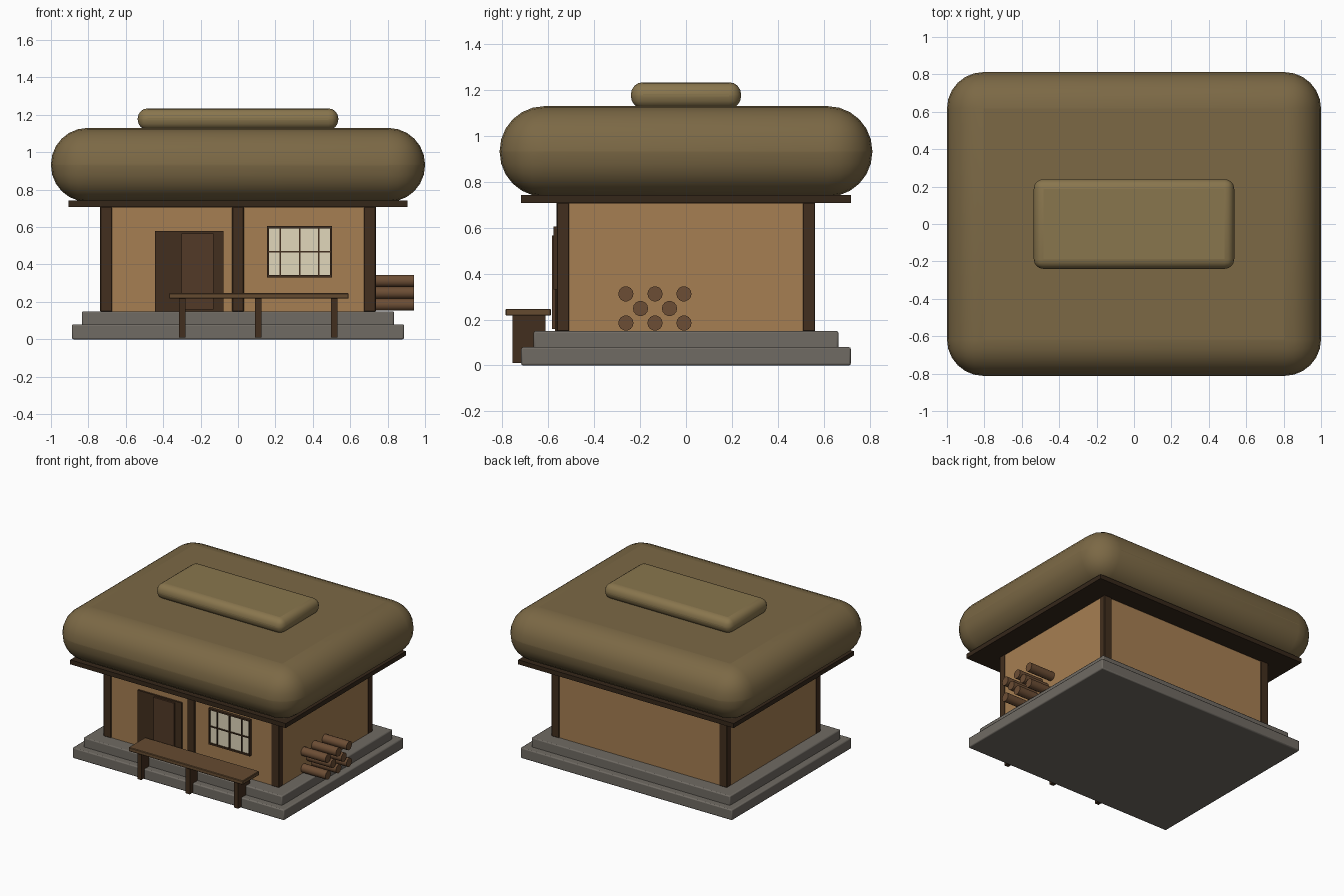
import bpy, math

if "Cube" in bpy.data.objects:
    bpy.data.objects.remove(bpy.data.objects["Cube"])


def material(name, rgb):
    m = bpy.data.materials.new(name)
    m.diffuse_color = (*rgb, 1)
    m.use_nodes = True
    m.node_tree.nodes["Principled BSDF"].inputs["Base Color"].default_value = m.diffuse_color
    return m


thatch = material("thatch", (0.20, 0.14, 0.06))
thatch_light = material("thatch_light", (0.25, 0.18, 0.075))
plaster = material("plaster", (0.38, 0.21, 0.085))
dark_wood = material("dark_wood", (0.055, 0.028, 0.013))
door_wood = material("door_wood", (0.085, 0.042, 0.02))
eave_wood = material("eave_wood", (0.035, 0.02, 0.01))
bench_wood = material("bench_wood", (0.13, 0.07, 0.03))
log_wood = material("log_wood", (0.15, 0.075, 0.035))
stone = material("stone", (0.16, 0.145, 0.125))
paper = material("paper", (0.75, 0.68, 0.50))


def finish(ob, name, mat, bevel=0, segments=1):
    ob.name = name
    ob.data.materials.append(mat)
    if bevel:
        mod = ob.modifiers.new("bevel", 'BEVEL')
        mod.width = bevel
        mod.segments = segments
        mod.limit_method = 'ANGLE'
    return ob


def box(name, x, y, z, mat, bevel=0, segments=1):
    """Box from (min, max) ranges on each axis."""
    bpy.ops.mesh.primitive_cube_add(
        size=1, location=[(r[0] + r[1]) / 2 for r in (x, y, z)])
    ob = bpy.context.object
    ob.scale = [r[1] - r[0] for r in (x, y, z)]
    bpy.ops.object.transform_apply(location=False, rotation=False, scale=True)
    finish(ob, name, mat, bevel, segments)
    if segments > 1:
        bpy.ops.object.shade_smooth_by_angle(angle=math.radians(35))
    return ob


def around(c, half):
    return (c - half, c + half)


# Stepped stone base
box("lower_step", (-0.888, 0.888), (-0.718, 0.718), (0, 0.08), stone, 0.008, 2)
box("upper_step", (-0.834, 0.834), (-0.664, 0.664), (0.07, 0.15), stone, 0.008, 2)

# Walls and timber posts
box("walls", (-0.735, 0.735), (-0.556, 0.556), (0.145, 0.71), plaster, 0.005)
for side, y in (("front", -0.535), ("back", 0.535)):
    for x in (-0.705, 0.705):
        box(side + "_corner_post", around(x, 0.032), around(y, 0.028),
            (0.148, 0.71), dark_wood, 0.004)
box("front_middle_post", around(0, 0.031), around(-0.535, 0.03),
    (0.148, 0.71), dark_wood, 0.004)

# Eave board, thatched roof and ridge cap
box("eave_board", (-0.905, 0.905), (-0.72, 0.72), (0.708, 0.742), eave_wood)
box("thatched_roof", (-1, 1), (-0.812, 0.812), (0.735, 1.13), thatch, 0.195, 6)
box("ridge_cap", (-0.536, 0.536), (-0.24, 0.24), (1.12, 1.234), thatch_light, 0.052, 4)

# Doorway with sliding door leaf
box("doorway", (-0.444, -0.077), (-0.57, -0.54), (0.15, 0.578), dark_wood)
box("door_leaf", (-0.302, -0.13), (-0.583, -0.56), (0.16, 0.567), door_wood)

# Paper window with frame and lattice
wx, wz, hx, hz = 0.329, 0.468, 0.174, 0.137
box("window_paper", around(wx, hx - 0.003), (-0.568, -0.545), around(wz, hz - 0.003), paper)
for s in (-1, 1):
    box("window_stile", around(wx + s * (hx - 0.006), 0.006), (-0.578, -0.55),
        around(wz, hz), dark_wood)
    box("window_rail", around(wx, hx), (-0.578, -0.55),
        around(wz + s * (hz - 0.006), 0.006), dark_wood)
for i in (-1, 0, 1):
    box("window_bar", around(wx + i * 0.104, 0.004), (-0.576, -0.56),
        around(wz, hz - 0.01), dark_wood)
box("window_crossbar", around(wx, hx - 0.01), (-0.576, -0.56), around(wz, 0.004), dark_wood)

# Bench in front of the house
box("bench_seat", (-0.369, 0.591), (-0.787, -0.588), (0.217, 0.247), bench_wood, 0.004)
for i in (-1, 0, 1):
    box("bench_leg", around(0.108 + i * 0.407, 0.017), (-0.757, -0.613),
        (0.01, 0.22), dark_wood)

# Stacked firewood against the right wall
for row, ys in enumerate(((-0.262, -0.135, -0.009), (-0.198, -0.072), (-0.262, -0.135, -0.009))):
    for y in ys:
        bpy.ops.mesh.primitive_cylinder_add(
            vertices=14, radius=0.033, depth=0.22,
            location=(0.83, y, 0.185 + row * 0.0635),
            rotation=(0, math.pi / 2, 0))
        finish(bpy.context.object, "firewood_log", log_wood)
        bpy.ops.object.shade_smooth_by_angle(angle=math.radians(35))
